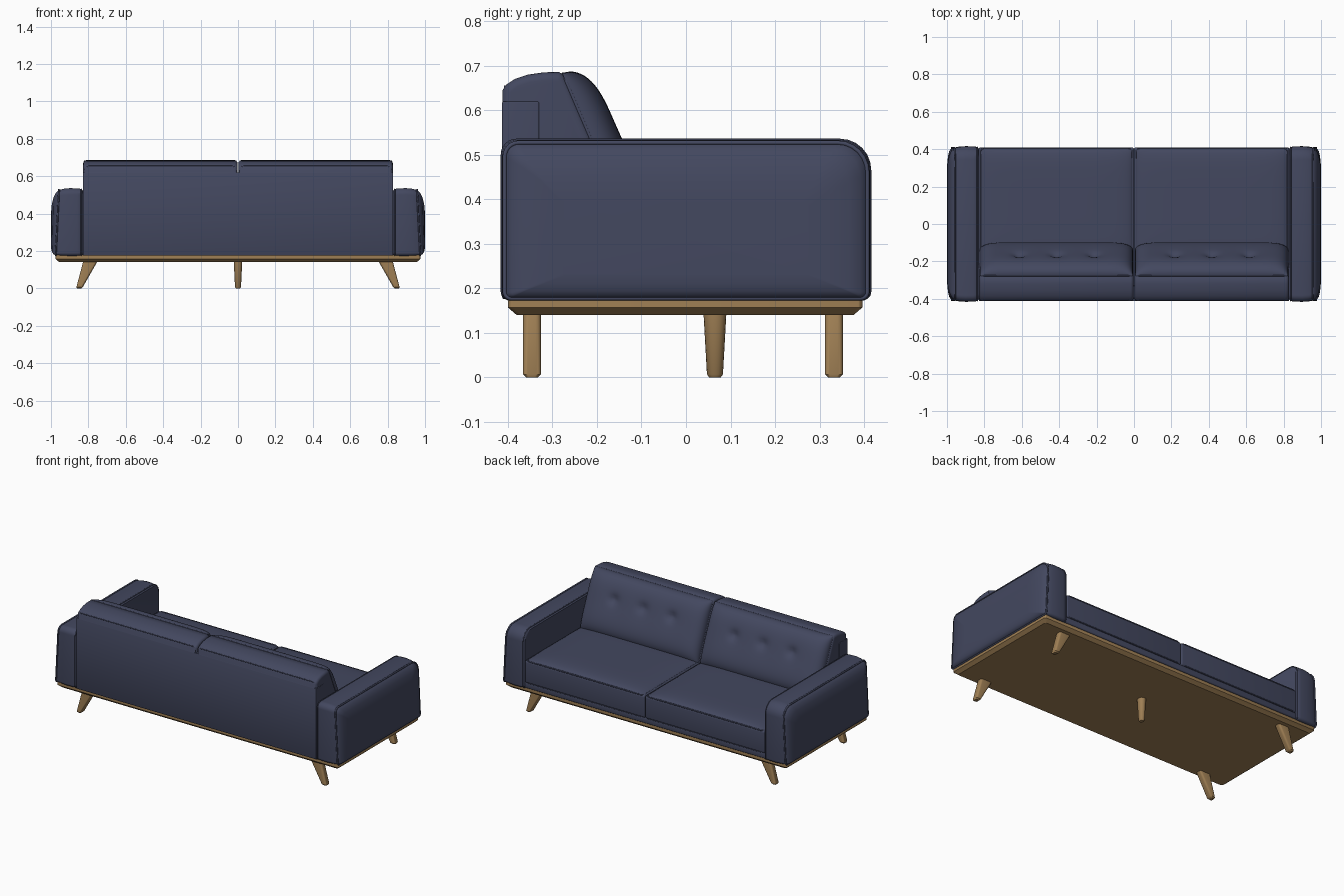
import bpy, bmesh, math
from mathutils import Vector

cube = bpy.data.objects.get("Cube")
if cube:
    bpy.data.objects.remove(cube)


def material(name, rgb):
    m = bpy.data.materials.new(name)
    m.use_nodes = True
    m.diffuse_color = (*rgb, 1)
    m.node_tree.nodes["Principled BSDF"].inputs["Base Color"].default_value = (*rgb, 1)
    return m


FABRIC = material("navy fabric", (0.056, 0.064, 0.115))
WOOD = material("oak wood", (0.35, 0.215, 0.09))


def finish(name, bm, mat, angle=40):
    bmesh.ops.recalc_face_normals(bm, faces=bm.faces)
    me = bpy.data.meshes.new(name)
    bm.to_mesh(me)
    bm.free()
    for p in me.polygons:
        p.use_smooth = True
    me.set_sharp_from_angle(angle=math.radians(angle))
    me.materials.append(mat)
    ob = bpy.data.objects.new(name, me)
    bpy.context.collection.objects.link(ob)
    return ob


def rounded_rect(a0, a1, b0, b1, radii, n=7):
    """Outline with one radius per corner: (a1,b1), (a0,b1), (a0,b0), (a1,b0)."""
    pts = []
    corners = ((a1, b1, -1, -1), (a0, b1, 1, -1), (a0, b0, 1, 1), (a1, b0, -1, 1))
    for k, (a, b, sa, sb) in enumerate(corners):
        r = radii[k]
        for i in range(n):
            t = math.pi / 2 * (k + i / (n - 1))
            pts.append((a + sa * r + r * math.cos(t), b + sb * r + r * math.sin(t)))
    return pts


def loft(name, rings, mat, angle=40):
    bm = bmesh.new()
    rows = [[bm.verts.new(p) for p in ring] for ring in rings]
    n = len(rows[0])
    for lo, hi in zip(rows, rows[1:]):
        for i in range(n):
            j = (i + 1) % n
            bm.faces.new((lo[i], lo[j], hi[j], hi[i]))
    bm.faces.new(rows[0])
    bm.faces.new(rows[-1])
    return finish(name, bm, mat, angle)


def prism(name, profile, x0, x1, mat, bevel):
    """Extrude a y-z profile along x and round its ends."""
    bm = bmesh.new()
    face = bm.faces.new([bm.verts.new((x0, y, z)) for y, z in profile])
    moved = bmesh.ops.extrude_face_region(bm, geom=[face])["geom"]
    bmesh.ops.translate(bm, verts=[v for v in moved if isinstance(v, bmesh.types.BMVert)],
                        vec=(x1 - x0, 0, 0))
    face_back = [f for f in bm.faces if abs(f.normal.x) > 0.9]
    if len(face_back) < 3:
        bmesh.ops.recalc_face_normals(bm, faces=bm.faces)
    ends = [e for e in bm.edges if abs(e.verts[0].co.x - e.verts[1].co.x) < 1e-5]
    bmesh.ops.bevel(bm, geom=ends, offset=bevel, segments=4, profile=0.5, affect='EDGES')
    return finish(name, bm, mat)


def pillow(name, centre, half_u, half_v, bulge, power_u, power_v, mat, dimples=(), nu=60, nv=36):
    """Puffed cushion face, with optional button tufts at (u, v)."""
    centre, half_u, half_v, bulge = map(Vector, (centre, half_u, half_v, bulge))
    bm = bmesh.new()
    grid = []
    for j in range(nv + 1):
        v = math.sin(math.pi * (j / nv - 0.5))
        row = []
        for i in range(nu + 1):
            u = math.sin(math.pi * (i / nu - 0.5))
            h = math.sqrt(max(0, (1 - abs(u) ** power_u) * (1 - abs(v) ** power_v)))
            for du, dv in dimples:
                d = ((u - du) * half_u.length) ** 2 + ((v - dv) * half_v.length) ** 2
                h -= 0.3 * math.exp(-d / 0.0007) + 0.08 * math.exp(-d / 0.005)
            row.append(bm.verts.new(centre + u * half_u + v * half_v + h * bulge))
        grid.append(row)
    for a, b in zip(grid, grid[1:]):
        for i in range(nu):
            bm.faces.new((a[i], a[i + 1], b[i + 1], b[i]))
    bmesh.ops.holes_fill(bm, edges=[e for e in bm.edges if e.is_boundary], sides=0)
    return finish(name, bm, mat, 60)


def piping(name, pts, radius=0.004, closed=True):
    cu = bpy.data.curves.new(name, 'CURVE')
    cu.dimensions = '3D'
    cu.bevel_depth = radius
    cu.bevel_resolution = 2
    sp = cu.splines.new('POLY')
    sp.points.add(len(pts) - 1)
    for p, co in zip(sp.points, pts):
        p.co = (*co, 1)
    sp.use_cyclic_u = closed
    cu.materials.append(FABRIC)
    ob = bpy.data.objects.new(name, cu)
    bpy.context.collection.objects.link(ob)


# Wooden plinth with a chamfered underside
def plinth_ring(z, inset):
    outline = rounded_rect(-0.975 + inset, 0.975 - inset, -0.4 + inset, 0.396 - inset, [0.012] * 4, 4)
    return [(x, y, z) for x, y in outline]


loft("plinth", [plinth_ring(z, i) for z, i in ((0.14, 0.02), (0.157, 0), (0.178, 0))], WOOD, 25)


# Tapered legs: four splayed, one straight in the middle
def leg(name, y, rows, round_share):
    rings = []
    for z, x, hx, hy in rows:
        r = min(hx, hy) * round_share
        rings.append([(a, b, z) for a, b in rounded_rect(x - hx, x + hx, y - hy, y + hy, [r] * 4, 5)])
    loft(name, rings, WOOD)


for side, s in (("left", 1), ("right", -1)):
    for end, y in (("front", -0.346), ("back", 0.332)):
        leg(f"{side}_{end}_leg", y, ((0, s * 0.85, 0.011, 0.013), (0.007, s * 0.847, 0.017, 0.02),
                                     (0.15, s * 0.787, 0.039, 0.02)), 0.6)
leg("middle_leg", 0.065, ((0, 0, 0.011, 0.013), (0.007, 0, 0.016, 0.018), (0.15, 0, 0.023, 0.026)), 0.98)

# Arms: rounded slab with a domed outer panel that leans in at the top
ARM = ((0.83, 0.012, 0), (0.838, 0.004, 0), (0.86, 0.001, 0), (0.9, 0, 0), (0.935, 0.003, 0.4),
       (0.962, 0.009, 1), (0.97, 0.013, 1), (0.981, 0.025, 0.8), (0.99, 0.05, 0.5),
       (0.997, 0.09, 0.2), (1.0, 0.14, 0))


def arm_ring(s, x, inset, lean):
    radii = [max(r - inset * 0.4, 0.004) for r in (0.07, 0.035, 0.018, 0.018)]
    outline = rounded_rect(-0.416 + inset, 0.416 - inset, 0.174 + inset * 0.4, 0.536 - inset, radii)
    return [(s * (x + lean * 0.05 * (0.355 - z)), y, z) for y, z in outline]


for side, s in (("left", 1), ("right", -1)):
    loft(f"{side}_arm", [arm_ring(s, *row) for row in ARM], FABRIC)
    piping(f"{side}_arm_outer_piping", arm_ring(s, 0.966, 0.009, 1), 0.005)
    piping(f"{side}_arm_inner_piping", arm_ring(s, 0.838, 0.004, 0), 0.003)

# Outer back panel and front rail, unbroken across the width
panel = rounded_rect(-0.413, -0.33, 0.176, 0.62, [0.004] * 4, 3)
prism("back_panel", panel, -0.83, 0.83, FABRIC, 0.003)
rail = rounded_rect(-0.35, 0.404, 0.176, 0.215, [0.008] * 4, 4)
prism("seat_rail", rail, -0.832, 0.832, FABRIC, 0.003)

BACK = [(-0.411, 0.2), (-0.412, 0.645), (-0.404, 0.657), (-0.385, 0.67), (-0.355, 0.68), (-0.32, 0.685),
        (-0.285, 0.686), (-0.272, 0.676), (-0.125, 0.335), (-0.125, 0.2)]

for side, s in (("left", 1), ("right", -1)):
    x0, x1 = sorted((s * 0.002, s * 0.828))
    mid = (x0 + x1) / 2
    # Back: crowned shell, tufted cushion and seams
    prism(f"{side}_back_shell", BACK, x0, x1, FABRIC, 0.018)
    pillow(f"{side}_back_cushion", (mid, -0.204, 0.511), (0.408, 0, 0), (0, -0.074, 0.172),
           (0, 0.061, 0.026), 10, 4, FABRIC, [(u, 0.2) for u in (-0.49, 0, 0.49)])
    a, b = x0 + 0.008, x1 - 0.008
    seam = rounded_rect(a, b, 0.34, 0.681, [0.02] * 4)
    piping(f"{side}_back_cushion_piping", [(x, -0.277 + (0.683 - z) * 0.43, z) for x, z in seam])
    top = rounded_rect(a, b, 0.2, 0.653, [0.02, 0.02, 0.004, 0.004])
    piping(f"{side}_back_top_piping", [(x, -0.406, z) for x, z in top], 0.003)
    # Seat: boxed cushion with a soft crown and seams
    box = rounded_rect(-0.2, 0.41, 0.21, 0.353, [0.014, 0.01, 0.01, 0.014], 5)
    prism(f"{side}_seat_cushion", box, x0, x1, FABRIC, 0.008)
    pillow(f"{side}_seat_crown", (mid, 0.105, 0.348), (0.407, 0, 0), (0, 0.298, 0),
           (0, 0, 0.027), 6, 6, FABRIC, nu=40, nv=30)
    edge = rounded_rect(a, b, -0.19, 0.406, [0.02] * 4)
    piping(f"{side}_seat_top_piping", [(x, y, 0.35) for x, y in edge])
    piping(f"{side}_seat_bottom_piping", [(x, y, 0.214) for x, y in edge], 0.003)
